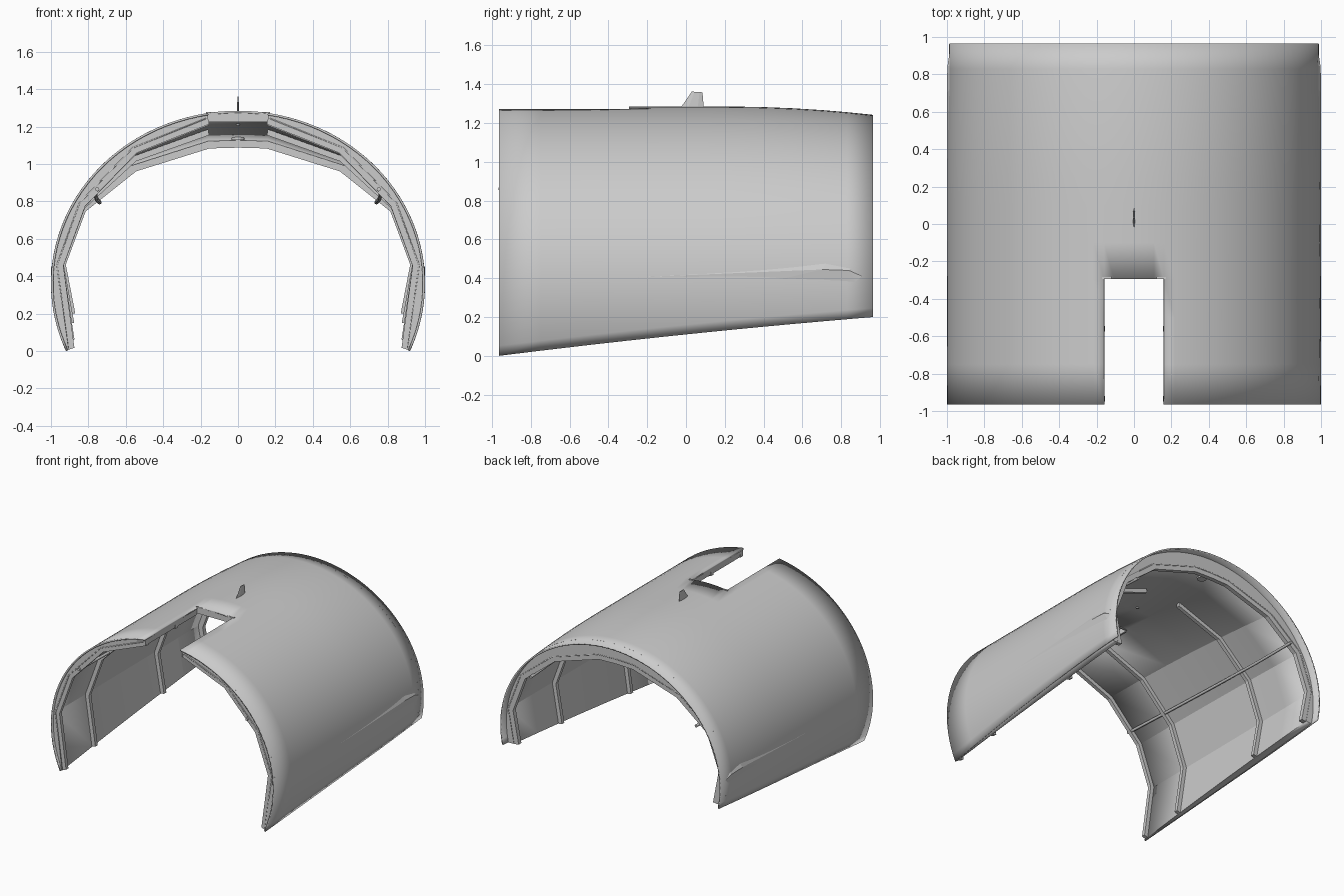
import bpy, bmesh, math
from mathutils import Vector

if "Cube" in bpy.data.objects:
    bpy.data.objects.remove(bpy.data.objects["Cube"])

Y0, Y1, CUT_X, CUT_Y = -0.965, 0.965, 0.16, -0.295


def make(name, verts, faces, angle=None, recalc=True):
    me = bpy.data.meshes.new(name)
    me.from_pydata([tuple(v) for v in verts], [], faces)
    bm = bmesh.new()
    bm.from_mesh(me)
    bmesh.ops.remove_doubles(bm, verts=bm.verts, dist=1e-5)
    if recalc:
        bmesh.ops.recalc_face_normals(bm, faces=bm.faces)
    bm.to_mesh(me)
    bm.free()
    ob = bpy.data.objects.new(name, me)
    bpy.context.collection.objects.link(ob)
    if angle:
        bpy.ops.object.select_all(action='DESELECT')
        ob.select_set(True)
        bpy.context.view_layer.objects.active = ob
        bpy.ops.object.shade_smooth_by_angle(angle=math.radians(angle))
    return ob


def sheet(name, rows, thickness, offset, angle):
    """Loft rows along y, leaving out the roof opening."""
    n = len(rows[0])
    verts = [p for r in rows for p in r]
    faces = []
    for j in range(len(rows) - 1):
        for i in range(n - 1):
            ids = (j*n + i, (j+1)*n + i, (j+1)*n + i + 1, j*n + i + 1)
            c = sum((Vector(verts[k]) for k in ids), Vector()) / 4
            if not (abs(c.x) < CUT_X and c.y < CUT_Y):
                faces.append(ids)
    ob = make(name, verts, faces, angle, recalc=False)
    m = ob.modifiers.new("thickness", 'SOLIDIFY')
    m.thickness, m.offset = thickness, offset
    return ob


def both(half):
    """Half section from roof centre to sill -> full section, right to left."""
    return half[::-1] + [(-x, y, z) for x, y, z in half[1:]]


def sill(y):
    return 0.1105 + 0.1036*y - 0.0113*y*y


def shell_half(y):
    f = max(0, (y - 0.2) / 0.765) ** 2
    a, b, cz = 1 - 0.012*f, 0.923 - 0.043*f, 0.362
    t0, t1 = math.asin(CUT_X / a), math.pi/2 + math.asin((cz - sill(y)) / b)
    ts = [t0*k/3 for k in range(3)] + [t0 + (t1 - t0)*k/30 for k in range(31)]
    return [(a*math.sin(t), y, cz + b*math.cos(t)) for t in ts]


FRONT = [(0, 1.25), (.16, 1.245), (.56, 1.085), (.845, .79), (.965, .46), (.905, 0)]
REAR = [(0, 1.125), (.16, 1.12), (.57, .99), (.85, .765), (.96, .47), (.91, .19)]


def lining_half(y):
    f = ((y + 0.955) / 1.855) ** 2
    pts = [(a[0] + (b[0]-a[0])*f, y, a[1] + (b[1]-a[1])*f) for a, b in zip(FRONT, REAR)]
    pts[-1] = (pts[-1][0], y, sill(y) + 0.004)
    return pts


# outer skin
ys = [Y0, -.75, -.5, CUT_Y, -.1, .1, .25, .4, .55, .7, .83, Y1]
sheet("outer_skin", [both(shell_half(y)) for y in ys], 0.012, -1, 40)

# faceted inner lining, closed to the skin along the sills
rows = []
for y in [-.955, -.56, CUT_Y, 0, .32, .6, .9]:
    h = lining_half(y)
    s = shell_half(y)[-1]
    rows.append(both(h + [(s[0] - 0.006, y, s[2] + 0.002)]))
sheet("inner_lining", rows, 0.006, 1, 20)


# end caps between skin and lining
def cap(name, y, start):
    verts, faces = [], []
    for sx in (1, -1):
        ring = shell_half(y)[3 if start else 0:] + lining_half(y)[start:][::-1]
        k = len(verts)
        verts += [(sx*px, py, pz) for px, py, pz in ring]
        faces.append(list(range(k, len(verts))))
    make(name, verts, faces)


cap("front_cap", -0.95, 1)
cap("rear_cap", 0.9, 0)


# frames: square bars following the lining
def bar(name, path, y, width, depth):
    verts, faces = [], []
    for x, _, z in path:
        d = Vector((x, 0, z - 0.3))
        q = d * (1 - depth / d.length)
        verts += [(x, y - width/2, z), (x, y + width/2, z),
                  (q.x, y + width/2, q.z + 0.3), (q.x, y - width/2, q.z + 0.3)]
    for i in range(len(path) - 1):
        for k in range(4):
            faces.append((4*i + k, 4*i + (k+1) % 4, 4*i + 4 + (k+1) % 4, 4*i + 4 + k))
    e = 4*len(path)
    faces += [(0, 1, 2, 3), (e-1, e-2, e-3, e-4)]
    make(name, verts, faces)


for name, y in (("front_frame", -.935), ("forward_rib", -.56), ("aft_rib", .32)):
    h = lining_half(y)[1:]
    bar(name + "_right", h, y, 0.03, 0.032)
    bar(name + "_left", [(-a, b, c) for a, b, c in h], y, 0.03, 0.032)
bar("rear_frame", both(lining_half(0.88)), 0.88, 0.035, 0.04)


def box(name, lo, hi):
    v = [(x, y, z) for x in (lo[0], hi[0]) for y in (lo[1], hi[1]) for z in (lo[2], hi[2])]
    make(name, v, [(0, 1, 3, 2), (4, 6, 7, 5), (0, 4, 5, 1), (2, 3, 7, 6), (0, 2, 6, 4), (1, 5, 7, 3)])


# trim around the roof opening
for s, side in ((1, "right"), (-1, "left")):
    xs = sorted((s*0.16, s*0.172))
    box("opening_rail_" + side, (xs[0], -.955, 1.215), (xs[1], CUT_Y, 1.268))
box("opening_header", (-.17, CUT_Y, 1.225), (.17, CUT_Y + .012, 1.278))

# side tubes
for s, side in ((1, "right"), (-1, "left")):
    cu = bpy.data.curves.new("side_tube_" + side, 'CURVE')
    cu.dimensions = '3D'
    cu.bevel_depth, cu.bevel_resolution, cu.use_fill_caps = 0.011, 2, True
    sp = cu.splines.new('POLY')
    path = [(.752, Y0, .865), (.76, -.5, .85), (.762, 0, .832), (.755, .5, .81), (.74, .93, .795)]
    sp.points.add(len(path) - 1)
    for p, (x, y, z) in zip(sp.points, path):
        p.co = (s*x, y, z, 1)
    ob = bpy.data.objects.new("side_tube_" + side, cu)
    bpy.context.collection.objects.link(ob)

# shallow fairing on each flank
for s, side in ((1, "right"), (-1, "left")):
    v = [(.998, -.6, .39), (.987, .72, .475), (.985, .85, .45), (.98, .955, .39),
         (1.0, .70, .445), (.998, .84, .44), (.984, .9, .33), (.994, .3, .35)]
    f = [(0, 4, 1), (1, 4, 5, 2), (2, 5, 3), (0, 7, 4), (4, 7, 6, 5), (5, 6, 3)]
    make("flank_fairing_" + side, [(s*x, y, z) for x, y, z in v], f)

# roof antenna blade: swept, thinner towards its tip
base = [(0, -.03), (.006, .01), (.006, .06), (0, .092), (-.006, .06), (-.006, .01)]
tip = [(0, .03), (.003, .045), (.003, .07), (0, .085), (-.003, .07), (-.003, .045)]
v = [(x, y, 1.275) for x, y in base] + [(x, y, 1.362 - .07*(y - .03)) for x, y in tip]
f = [(i, (i+1) % 6, 6 + (i+1) % 6, 6 + i) for i in range(6)] + [tuple(range(6)), tuple(range(6, 12))]
make("antenna_blade", v, f)


# ceiling lamp and antenna fitting
def disc(name, y, z, r, h):
    bpy.ops.mesh.primitive_cylinder_add(vertices=16, radius=r, depth=h, location=(0, y, z))
    bpy.context.object.name = name


disc("ceiling_lamp", 0.78, 1.138, 0.036, 0.018)
disc("antenna_fitting", 0.04, 1.215, 0.01, 0.02)
